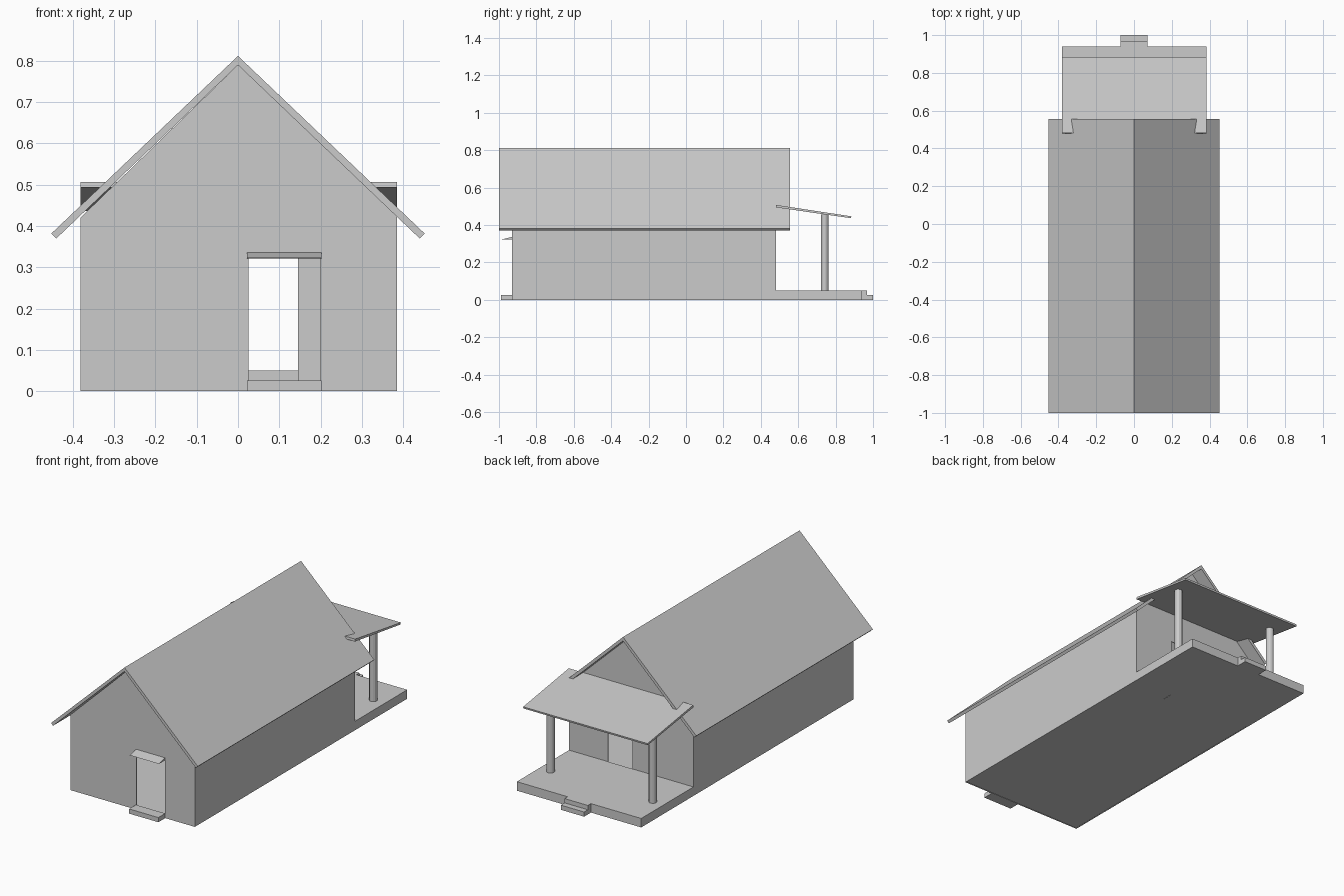
import bpy, bmesh, math

cube = bpy.data.objects.get("Cube")
if cube:
    bpy.data.objects.remove(cube, do_unlink=True)

grey = bpy.data.materials.new("plain_grey")
grey.use_nodes = True
colour = (0.6, 0.6, 0.6, 1)
grey.diffuse_color = colour
grey.node_tree.nodes["Principled BSDF"].inputs["Base Color"].default_value = colour


def finish(name, bm):
    bmesh.ops.recalc_face_normals(bm, faces=bm.faces)
    mesh = bpy.data.meshes.new(name)
    bm.to_mesh(mesh)
    bm.free()
    mesh.materials.append(grey)
    obj = bpy.data.objects.new(name, mesh)
    bpy.context.collection.objects.link(obj)
    return obj


def prism(name, profile, start, end, axis="y"):
    """Extrude an outline: (x, z) along y, or (y, z) along x."""
    bm = bmesh.new()
    place = (lambda a, b: (a, start, b)) if axis == "y" else (lambda a, b: (start, a, b))
    face = bm.faces.new([bm.verts.new(place(a, b)) for a, b in profile])
    moved = bmesh.ops.extrude_face_region(bm, geom=[face])["geom"]
    step = (0, end - start, 0) if axis == "y" else (end - start, 0, 0)
    bmesh.ops.translate(bm, vec=step, verts=[v for v in moved if isinstance(v, bmesh.types.BMVert)])
    return finish(name, bm)


def box(name, x0, x1, y0, y1, z0, z1):
    return prism(name, [(x0, z0), (x1, z0), (x1, z1), (x0, z1)], y0, y1)


L, R = -0.382, 0.385
FRONT, BACK = -0.93, 0.48
T = 0.004
EAVE, RIDGE = 0.42, 0.785


def gable_wall(name, y, d0, d1, top, sill):
    """End wall whose outline runs around a doorway open at the bottom."""
    outline = [(L, 0), (d0, 0), (d0, top), (d1, top), (d1, 0),
               (R, 0), (R, EAVE + 0.01), (0, RIDGE + 0.005), (L, EAVE)]
    prism(name, outline, y, y + T)
    box(name + "_sill", d0, d1, y, y + T, 0, sill)


# Thin house shell
gable_wall("front_wall", FRONT, 0.025, 0.2, 0.325, 0.02)
gable_wall("back_wall", BACK - T, -0.005, 0.145, 0.325, 0.02)
box("right_wall", L, L + T, FRONT, BACK, 0, EAVE)
box("left_wall", R - T, R, FRONT, BACK, 0, EAVE)
box("house_floor", L, R, FRONT, BACK, 0.002, 0.015)
box("door_threshold", -0.07, 0.145, 0.42, BACK, 0, 0.004)

# Pitched roof slabs
for side, name in ((-1, "right_roof"), (1, "left_roof")):
    slab = [(0, 0.812), (side * 0.452, 0.382), (side * 0.44, 0.37), (0, 0.79)]
    prism(name, slab, -1.0, 0.555)

# Front door step and canopy
box("front_step", 0.022, 0.202, -0.99, FRONT, 0, 0.026)
prism("front_canopy", [(-0.985, 0.323), (FRONT, 0.336), (FRONT, 0.322)], 0.022, 0.202, "x")

# Back porch
box("porch_deck", L, R, BACK, 0.94, 0, 0.05)
box("porch_upper_step", -0.072, 0.072, 0.94, 0.967, 0, 0.05)
box("porch_lower_step", -0.072, 0.072, 0.967, 1.0, 0, 0.026)
prism("porch_roof", [(0.48, 0.494), (0.882, 0.436), (0.884, 0.446), (0.482, 0.507)], L, R, "x")

# Round porch posts
for x, name in ((-0.315, "right_post"), (0.315, "left_post")):
    bm = bmesh.new()
    bmesh.ops.create_cone(bm, cap_ends=True, segments=12, radius1=0.021, radius2=0.021, depth=0.41)
    bmesh.ops.translate(bm, vec=(x, 0.742, 0.25), verts=bm.verts)
    finish(name, bm)
